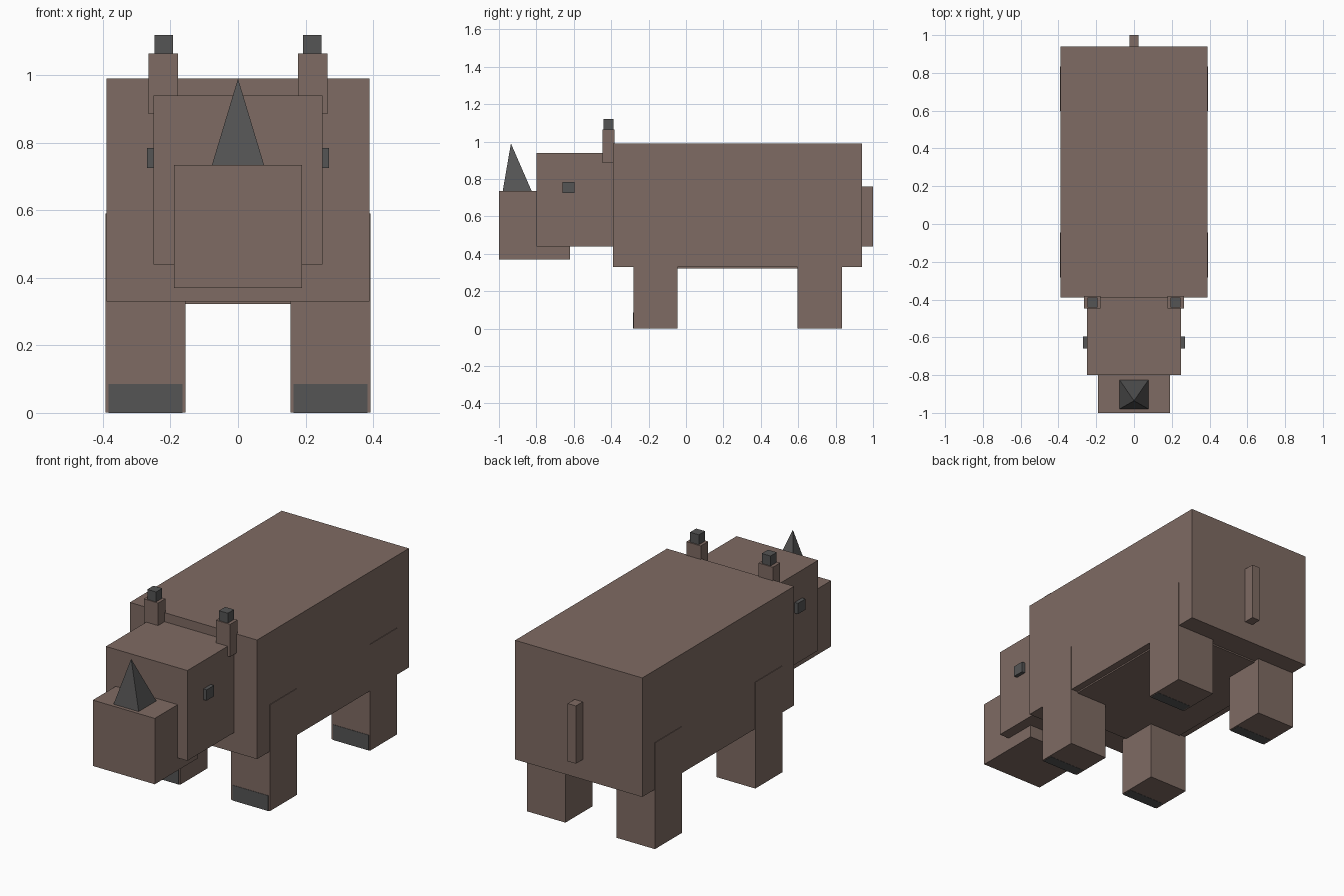
import bpy
import bmesh

default = bpy.data.objects.get("Cube")
if default:
    bpy.data.objects.remove(default, do_unlink=True)


def make_material(name, rgb):
    mat = bpy.data.materials.new(name)
    mat.use_nodes = True
    color = (*rgb, 1.0)
    mat.diffuse_color = color
    mat.node_tree.nodes["Principled BSDF"].inputs["Base Color"].default_value = color
    return mat


hide = make_material("brown hide", (0.212, 0.147, 0.125))
keratin = make_material("dark grey horn", (0.09, 0.089, 0.089))


def finish(name, bm, mat):
    bmesh.ops.recalc_face_normals(bm, faces=bm.faces)
    mesh = bpy.data.meshes.new(name)
    bm.to_mesh(mesh)
    bm.free()
    mesh.materials.append(mat)
    obj = bpy.data.objects.new(name, mesh)
    bpy.context.collection.objects.link(obj)
    return obj


def box(name, x, y, z, mat=hide):
    """Box spanning the given (low, high) range on each axis."""
    bm = bmesh.new()
    bmesh.ops.create_cube(bm, size=1)
    for v in bm.verts:
        v.co = [r[0] if c < 0 else r[1] for c, r in zip(v.co, (x, y, z))]
    return finish(name, bm, mat)


def pair(name, x, y, z, mat=hide):
    """Left box and its mirror image on the right."""
    box("left_" + name, x, y, z, mat)
    box("right_" + name, (-x[1], -x[0]), y, z, mat)


# Torso, belly, head and tail
box("body", (-0.39, 0.39), (-0.39, 0.94), (0.33, 0.99))
box("belly", (-0.35, 0.35), (-0.25, 0.8), (0.322, 0.34))
box("head", (-0.25, 0.25), (-0.8, -0.38), (0.44, 0.94))
box("snout", (-0.19, 0.19), (-1.0, -0.62), (0.37, 0.735))
box("tail", (-0.025, 0.025), (0.93, 1.0), (0.44, 0.76))

# Horn: a square pyramid leaning forward
bm = bmesh.new()
base = [bm.verts.new((x, y, 0.735)) for x, y in
        ((-0.077, -0.98), (0.077, -0.98), (0.077, -0.825), (-0.077, -0.825))]
tip = bm.verts.new((0, -0.936, 0.99))
bm.faces.new(base)
for i in range(4):
    bm.faces.new((base[i], base[(i + 1) % 4], tip))
finish("horn", bm, keratin)

# Ears and eyes
pair("ear", (0.177, 0.265), (-0.447, -0.382), (0.885, 1.065))
pair("ear_tip", (0.193, 0.247), (-0.442, -0.388), (1.05, 1.12), keratin)
pair("eye", (0.24, 0.27), (-0.66, -0.595), (0.725, 0.785), keratin)

# Legs, each with a hoof set just proud of its front
for end, front in (("front", -0.282), ("back", 0.597)):
    pair(end + "_leg", (0.156, 0.393), (front, front + 0.236), (0.001, 0.59))
    pair(end + "_hoof", (0.165, 0.384), (front - 0.002, front + 0.06),
         (0, 0.085), keratin)
